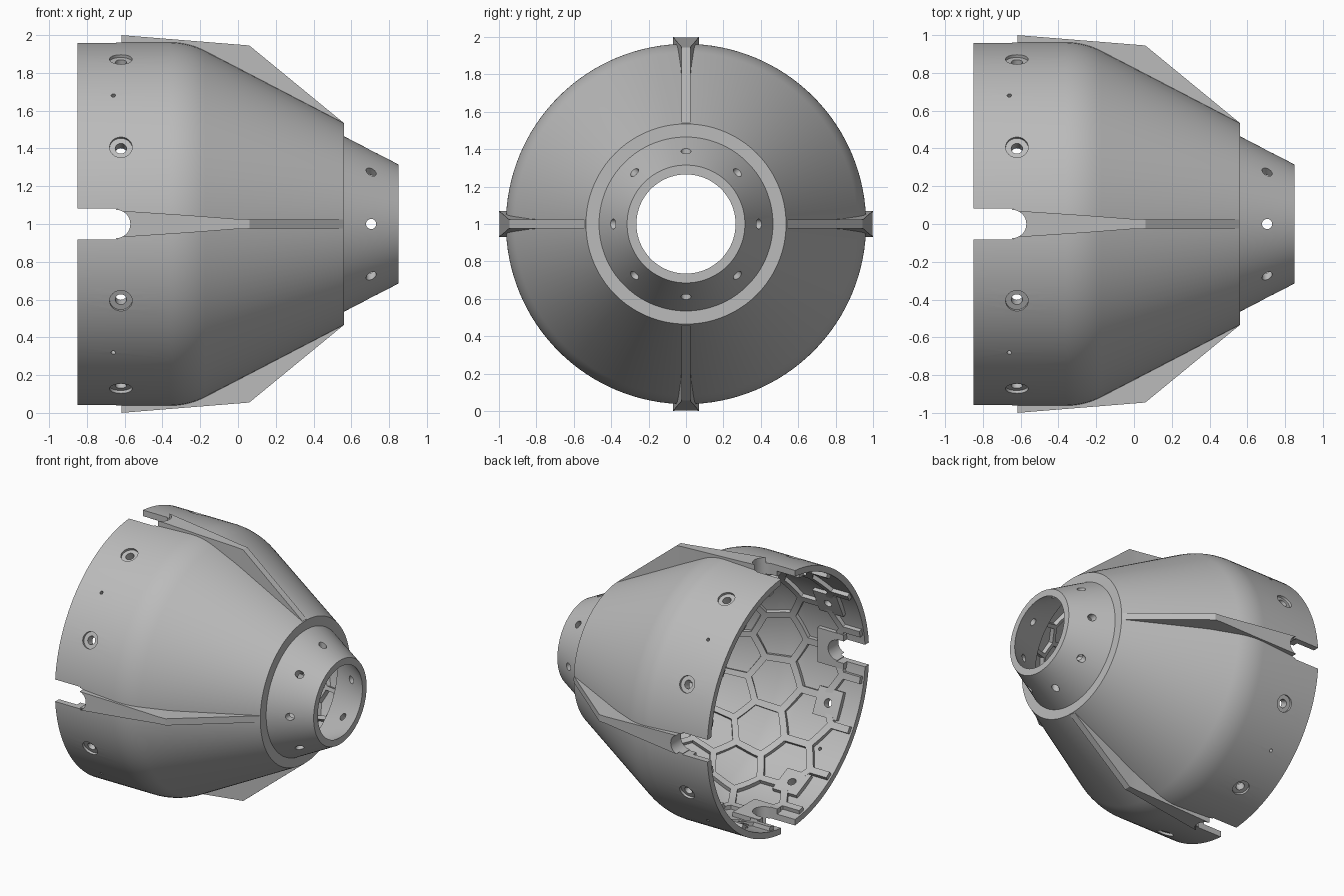
import bpy, bmesh, math
from mathutils import Matrix, Vector

cube = bpy.data.objects.get("Cube")
if cube:
    bpy.data.objects.remove(cube)

SEG = 128
CELLS = 16
SLOPE = math.radians(27.5)
QUARTERS = [i * math.pi / 2 for i in range(4)]

mat = bpy.data.materials.new("plain_grey")
mat.use_nodes = True
GREY = (0.5, 0.5, 0.5, 1)
mat.diffuse_color = GREY
mat.node_tree.nodes["Principled BSDF"].inputs["Base Color"].default_value = GREY


def finish(name, bm):
    """Turn a bmesh into an object on the raised axis."""
    bmesh.ops.recalc_face_normals(bm, faces=bm.faces)
    mesh = bpy.data.meshes.new(name)
    bm.to_mesh(mesh)
    bm.free()
    mesh.materials.append(mat)
    obj = bpy.data.objects.new(name, mesh)
    bpy.context.collection.objects.link(obj)
    obj.location.z = 1
    return obj


def loft(bm, rings, closed=False, matrix=Matrix()):
    """Bridge rings of points; cap the ends unless the loop closes."""
    loops = [[bm.verts.new(matrix @ Vector(p)) for p in ring] for ring in rings]
    pairs = list(zip(loops, loops[1:]))
    if closed:
        pairs.append((loops[-1], loops[0]))
    for a, b in pairs:
        for i in range(len(a)):
            j = (i + 1) % len(a)
            bm.faces.new((a[i], a[j], b[j], b[i]))
    if not closed:
        bm.faces.new(loops[0])
        bm.faces.new(loops[-1])


def radial(angle):
    """Local z points outward from the axis at this angle."""
    return Matrix.Rotation(angle, 4, 'X')


def curve(d):
    """Body profile (x, radius), offset inward by d."""
    pts = [(-0.85, 0.963 - d)]
    for i in range(11):
        a = SLOPE * i / 10
        pts.append((-0.363 + (0.41 - d) * math.sin(a), 0.553 + (0.41 - d) * math.cos(a)))
    pts.append((0.56 - d * math.sin(SLOPE), 0.535 - d * math.cos(SLOPE)))
    return pts


def box(bm, x0, x1, half, z0, z1, matrix):
    loft(bm, [[(x0, -half, z), (x1, -half, z), (x1, half, z), (x0, half, z)]
              for z in (z0, z1)], matrix=matrix)


def pin(bm, x, steps, angle):
    """Round stepped cutter along a radius; steps are (height, radius)."""
    turns = [math.tau * i / 24 for i in range(24)]
    loft(bm, [[(x + r * math.cos(t), r * math.sin(t), z) for t in turns]
              for z, r in steps], matrix=radial(angle))


# Body shell: stepped cone nose, rounded shoulder, straight skirt
profile = curve(0) + [(0.56, 0.465), (0.85, 0.315), (0.85, 0.265), (0.52, 0.436), (0.52, 0.505)]
profile += curve(0.045)[-2::-1]
bm = bmesh.new()
loft(bm, [[(x, r * math.cos(math.tau * i / SEG), r * math.sin(math.tau * i / SEG))
           for i in range(SEG)] for x, r in profile], closed=True)
parts = [finish("body_shell", bm)]

# Honeycomb ribs: drawn flat, trimmed, then wrapped inside the shell
path = []
w = 0
mid = curve(0.057)
for (x0, r0), (x1, r1) in zip(mid, mid[1:]):
    for k in range(20):
        x, r = x0 + (x1 - x0) * k / 20, r0 + (r1 - r0) * k / 20
        path.append((w, x, r))
        w += math.hypot(x1 - x0, r1 - r0) / 20 / r
path.append((w, *mid[-1]))


def wrap(u, v):
    for (w0, x0, r0), (w1, x1, r1) in zip(path, path[1:]):
        if v <= w1:
            break
    f = (v - w0) / (w1 - w0)
    r = r0 + (r1 - r0) * f
    return Vector((x0 + (x1 - x0) * f, r * math.cos(u), r * math.sin(u)))


pitch = math.tau / CELLS
side = pitch / math.sqrt(3)
corners = [Vector((math.sin(k * math.pi / 3), math.cos(k * math.pi / 3))) * side for k in range(6)]
hexagon = [corners[k].lerp(corners[(k + 1) % 6], s / 4) for k in range(6) for s in range(4)]
bm = bmesh.new()
for row in range(int(w / (1.5 * side)) + 2):
    for col in range(CELLS):
        c = Vector(((col + row % 2 / 2) * pitch, (row + 0.2) * 1.5 * side))
        outer, inner = [[bm.verts.new((*(c + p * s), 0)) for p in hexagon] for s in (1, 0.86)]
        for i in range(len(hexagon)):
            j = (i + 1) % len(hexagon)
            bm.faces.new((outer[i], outer[j], inner[j], inner[i]))
for limit, direction in ((0.015, -1), (w - 0.01, 1)):
    bmesh.ops.bisect_plane(bm, geom=bm.verts[:] + bm.edges[:] + bm.faces[:], dist=1e-5,
                           plane_co=(0, limit, 0), plane_no=(0, direction, 0), clear_outer=True)
for v in bm.verts:
    v.co = wrap(v.co.x, v.co.y)
bmesh.ops.remove_doubles(bm, verts=bm.verts, dist=0.0005)
ribs = finish("honeycomb_ribs", bm)
solid = ribs.modifiers.new("thickness", 'SOLIDIFY')
solid.thickness = 0.036
solid.offset = 0
parts.append(ribs)

# Four tapering fins: x, top radius, base radius, half width
bm = bmesh.new()
stations = [(-0.62, 1.0, 0.94, 0.07), (-0.26, 0.971, 0.93, 0.046), (0, 0.95, 0.80, 0.026),
            (0.06, 0.945, 0.77, 0.025), (0.555, 0.539, 0.51, 0.025)]
for a in QUARTERS:
    loft(bm, [[(x, -h, lo), (x, h, lo), (x, h, hi), (x, -h, hi)]
              for x, hi, lo, h in stations], matrix=radial(a))
parts.append(finish("fins", bm))

# Mounting pads behind the skirt holes and slots
bolts = [q + math.radians(d) for q in QUARTERS for d in (25, 65)]
bm = bmesh.new()
for a in bolts:
    box(bm, -0.72, -0.52, 0.1, 0.885, 0.93, radial(a))
for a in QUARTERS:
    box(bm, -0.70, -0.48, 0.13, 0.875, 0.93, radial(a))
parts.append(finish("mounting_pads", bm))

# Cutter: rounded slots, counterbored bolts, pilot holes, nose holes
bm = bmesh.new()
slot = [(-0.9, -0.083), (-0.64, -0.083)]
slot += [(-0.645 + 0.075 * math.cos(t), 0.075 * math.sin(t))
         for t in [math.radians(-90 + 10 * i) for i in range(19)]]
slot += [(-0.64, 0.083), (-0.9, 0.083)]
for a in QUARTERS:
    loft(bm, [[(x, y, z) for x, y in slot] for z in (0.8, 1.1)], matrix=radial(a))
    pin(bm, -0.66, [(0.8, 0.012), (1.1, 0.012)], a + math.pi / 4)
for a in bolts:
    pin(bm, -0.62, [(0.8, 0.03), (0.945, 0.03), (0.945, 0.06), (1.1, 0.06)], a)
for i in range(8):
    pin(bm, 0.705, [(0.2, 0.027), (0.6, 0.027)], i * math.pi / 4)
cutter = finish("hole_cutter", bm)
cutter.hide_render = True

# Cut every part, then shade smooth with sharp edges kept
for obj in parts:
    cut = obj.modifiers.new("holes", 'BOOLEAN')
    cut.operation = 'DIFFERENCE'
    cut.solver = 'EXACT'
    cut.object = cutter
    bpy.ops.object.select_all(action='DESELECT')
    bpy.context.view_layer.objects.active = obj
    obj.select_set(True)
    for name in [m.name for m in obj.modifiers]:
        bpy.ops.object.modifier_apply(modifier=name)
    bpy.ops.object.shade_smooth_by_angle(angle=math.radians(25))
bpy.data.objects.remove(cutter)
